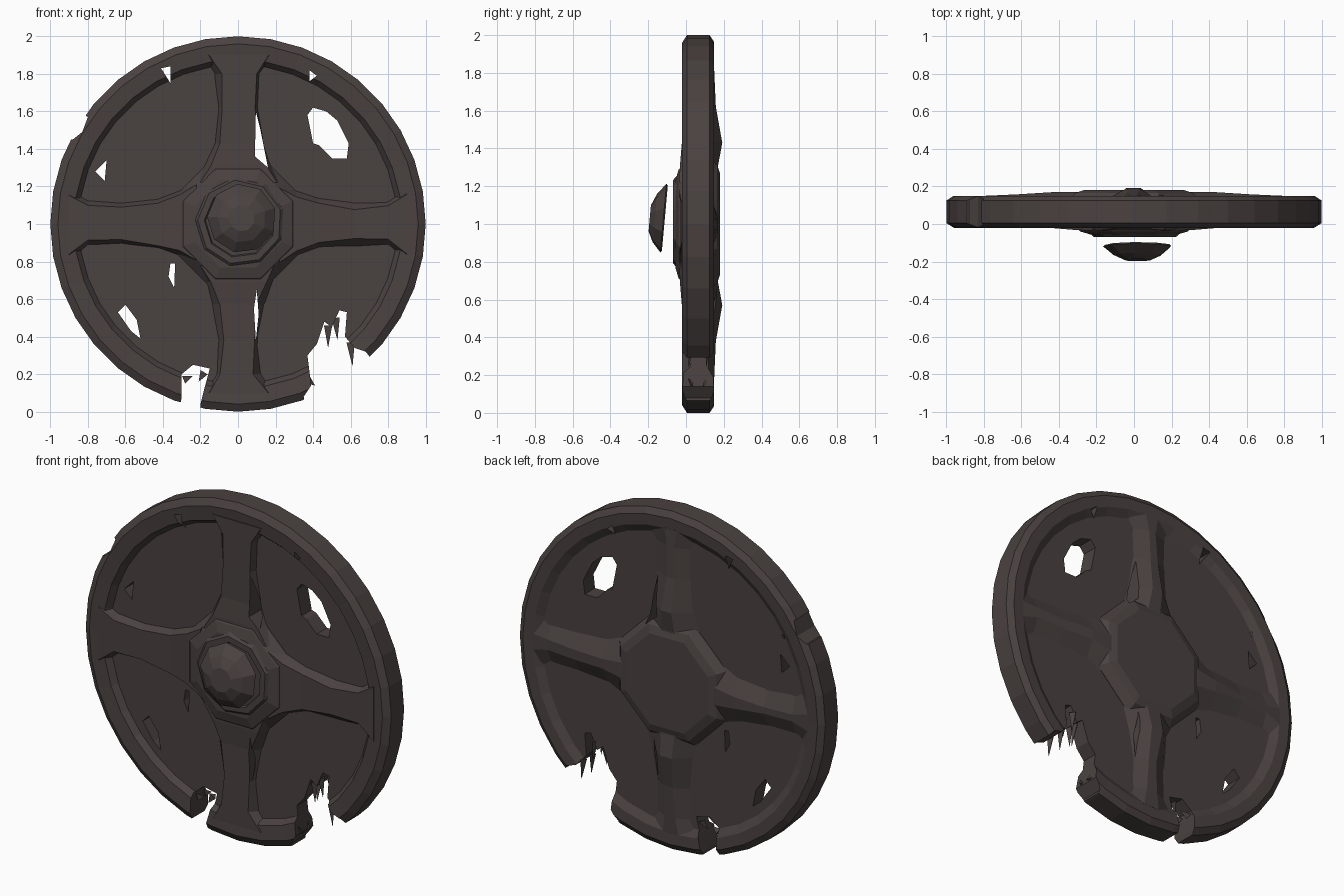
import bpy, bmesh, math, random
from mathutils import Vector

if "Cube" in bpy.data.objects:
    bpy.data.objects.remove(bpy.data.objects["Cube"])

random.seed(4)
iron = bpy.data.materials.new("dark weathered brown")
iron.diffuse_color = (0.068, 0.054, 0.052, 1)
iron.use_nodes = True
iron.node_tree.nodes["Principled BSDF"].inputs["Base Color"].default_value = iron.diffuse_color


def make(name, bm):
    bmesh.ops.recalc_face_normals(bm, faces=bm.faces)
    me = bpy.data.meshes.new(name)
    bm.to_mesh(me)
    bm.free()
    me.materials.append(iron)
    ob = bpy.data.objects.new(name, me)
    bpy.context.collection.objects.link(ob)
    return ob


def loft(name, rings, loop=False):
    # skins a list of equal-length point rings, capped unless looped
    bm = bmesh.new()
    vs = [[bm.verts.new(p) for p in r] for r in rings]
    n = len(vs[0])
    for i in range(len(vs) if loop else len(vs) - 1):
        a, b = vs[i], vs[(i + 1) % len(vs)]
        for j in range(n):
            bm.faces.new((a[j], a[(j + 1) % n], b[(j + 1) % n], b[j]))
    if not loop:
        bm.faces.new(vs[0])
        bm.faces.new(vs[-1])
    return make(name, bm)


def lathe(name, profile, n, cx=0, cz=1, turn=0.0, loop=False):
    # profile of (radius, y) spun about the shield's y axis
    rings = [[(cx + r * math.cos(turn + 2 * math.pi * k / n), y,
               cz + r * math.sin(turn + 2 * math.pi * k / n)) for k in range(n)]
             for r, y in profile]
    return loft(name, rings, loop)


# rim and recessed panel
rim = lathe("rim", [(1.0, 0.005), (1.0, 0.125), (0.965, 0.148), (0.90, 0.145),
                    (0.835, 0.105), (0.835, 0.04), (0.875, -0.012), (0.96, -0.02)],
            36, turn=math.pi / 2, loop=True)
panel = lathe("panel", [(0.86, 0.022), (0.86, 0.118)], 36, turn=math.pi / 2)

# four tapering cross bars: (distance, half width, front y, back y)
stations = [(0.22, 0.20, -0.035, 0.165), (0.31, 0.15, -0.032, 0.17),
            (0.43, 0.105, -0.022, 0.17), (0.62, 0.085, -0.02, 0.158),
            (0.80, 0.09, -0.02, 0.15), (0.90, 0.16, -0.02, 0.146)]
parts = [rim, panel]
for k, label in enumerate(("right", "top", "left", "bottom")):
    a = k * math.pi / 2
    rings = []
    for r, w, yf, yb in stations:
        if k % 2 and r == 0.43:
            yb = 0.192
        ring = []
        for t, y in ((-w, yf), (w, yf), (w + 0.03, 0.03), (w + 0.04, 0.11),
                     (w * 0.3, yb), (-w * 0.3, yb), (-w - 0.04, 0.11), (-w - 0.03, 0.03)):
            t += random.uniform(-0.01, 0.01)
            ring.append((r * math.cos(a) - t * math.sin(a), y,
                         1 + r * math.sin(a) + t * math.cos(a)))
        rings.append(ring)
    parts.append(loft(label + "_cross_bar", rings))

# hub plates front and back
parts.append(lathe("hub", [(0.25, -0.056), (0.31, -0.04), (0.37, 0.02), (0.38, 0.12),
                           (0.34, 0.165), (0.29, 0.18)], 8, turn=math.pi / 8))

# breaks, holes and splits, as (x, z) outlines
breaks = [
    [(0.37, 1.58), (0.40, 1.62), (0.47, 1.60), (0.53, 1.55), (0.59, 1.43),
     (0.58, 1.35), (0.50, 1.35), (0.43, 1.42), (0.40, 1.43)],
    [(-0.64, 0.53), (-0.60, 0.57), (-0.54, 0.49), (-0.52, 0.39), (-0.57, 0.43)],
    [(-0.33, -0.1), (-0.30, 0.08), (-0.30, 0.20), (-0.24, 0.25), (-0.15, 0.23),
     (-0.18, 0.12), (-0.20, 0.04), (-0.21, -0.1)],
    [(0.38, -0.1), (0.35, 0.08), (0.39, 0.14), (0.37, 0.30), (0.42, 0.36), (0.46, 0.48),
     (0.50, 0.45), (0.54, 0.54), (0.58, 0.53), (0.57, 0.40), (0.62, 0.34), (0.68, 0.32),
     (0.85, 0.1)],
    [(0.095, 1.60), (0.12, 1.50), (0.16, 1.30), (0.09, 1.36)],
    [(0.10, 0.65), (0.11, 0.52), (0.095, 0.38), (0.085, 0.55)],
    [(-0.36, 0.79), (-0.335, 0.79), (-0.34, 0.66), (-0.37, 0.72)],
    [(-1.1, 1.44), (-0.88, 1.45), (-0.83, 1.49), (-0.80, 1.57), (-1.0, 1.70)],
    [(-0.76, 1.28), (-0.70, 1.34), (-0.71, 1.23)],
    [(-0.41, 1.83), (-0.36, 1.84), (-0.36, 1.75)],
    [(0.38, 1.82), (0.42, 1.79), (0.38, 1.76)],
]
bm = bmesh.new()
for poly in breaks:
    f = bm.faces.new([bm.verts.new((x, -0.3, z)) for x, z in poly])
    new = bmesh.ops.extrude_face_region(bm, geom=[f])["geom"]
    bmesh.ops.translate(bm, vec=(0, 0.7, 0),
                        verts=[v for v in new if isinstance(v, bmesh.types.BMVert)])
cutter = make("break_cutter", bm)
cutter.hide_render = True
for ob in parts:
    mod = ob.modifiers.new("breaks", 'BOOLEAN')
    mod.operation = 'DIFFERENCE'
    mod.solver = 'EXACT'
    mod.object = cutter
deps = bpy.context.evaluated_depsgraph_get()
baked = [bpy.data.meshes.new_from_object(ob.evaluated_get(deps)) for ob in parts]
for ob, me in zip(parts, baked):
    ob.modifiers.clear()
    ob.data = me
bpy.data.objects.remove(cutter)

# domed boss, a tilted cap standing clear of the hub
boss = lathe("boss", [(0.07, -0.192), (0.13, -0.165), (0.185, -0.12), (0.175, -0.112),
                      (0.06, -0.135)], 9, cx=0.02, cz=1.03, turn=0.3)
for v in boss.data.vertices:
    v.co.y += (v.co.z - 1.03) * 0.09

# raised collar around the boss
lathe("boss_collar", [(0.245, -0.05), (0.225, -0.068), (0.19, -0.068), (0.18, -0.05)],
      9, cx=0.01, cz=1.01, turn=0.3, loop=True)

# torn splinters around the breaks
bm = bmesh.new()
for x, z, dx, dz in ((0.48, 0.46, 0.0, -0.12), (0.52, 0.50, 0.01, -0.12),
                     (0.60, 0.37, 0.01, -0.13), (0.37, 0.17, 0.04, -0.03),
                     (-0.29, 0.17, 0.05, 0.02), (-0.18, 0.21, -0.03, -0.05),
                     (-0.75, 1.50, -0.06, 0.03), (-0.72, 1.46, -0.03, -0.10)):
    for y in (0.03, 0.09):
        side = Vector((-dz, 0, dx)).normalized() * 0.022
        base = Vector((x, y + random.uniform(-0.02, 0.02), z))
        tip = base + Vector((dx, random.uniform(-0.02, 0.03), dz))
        pts = [bm.verts.new(p) for p in (base - side, base + side,
                                         base + Vector((0, 0.03, 0)), tip)]
        for tri in ((0, 1, 2), (0, 1, 3), (1, 2, 3), (2, 0, 3)):
            bm.faces.new([pts[i] for i in tri])
make("splinters", bm)
